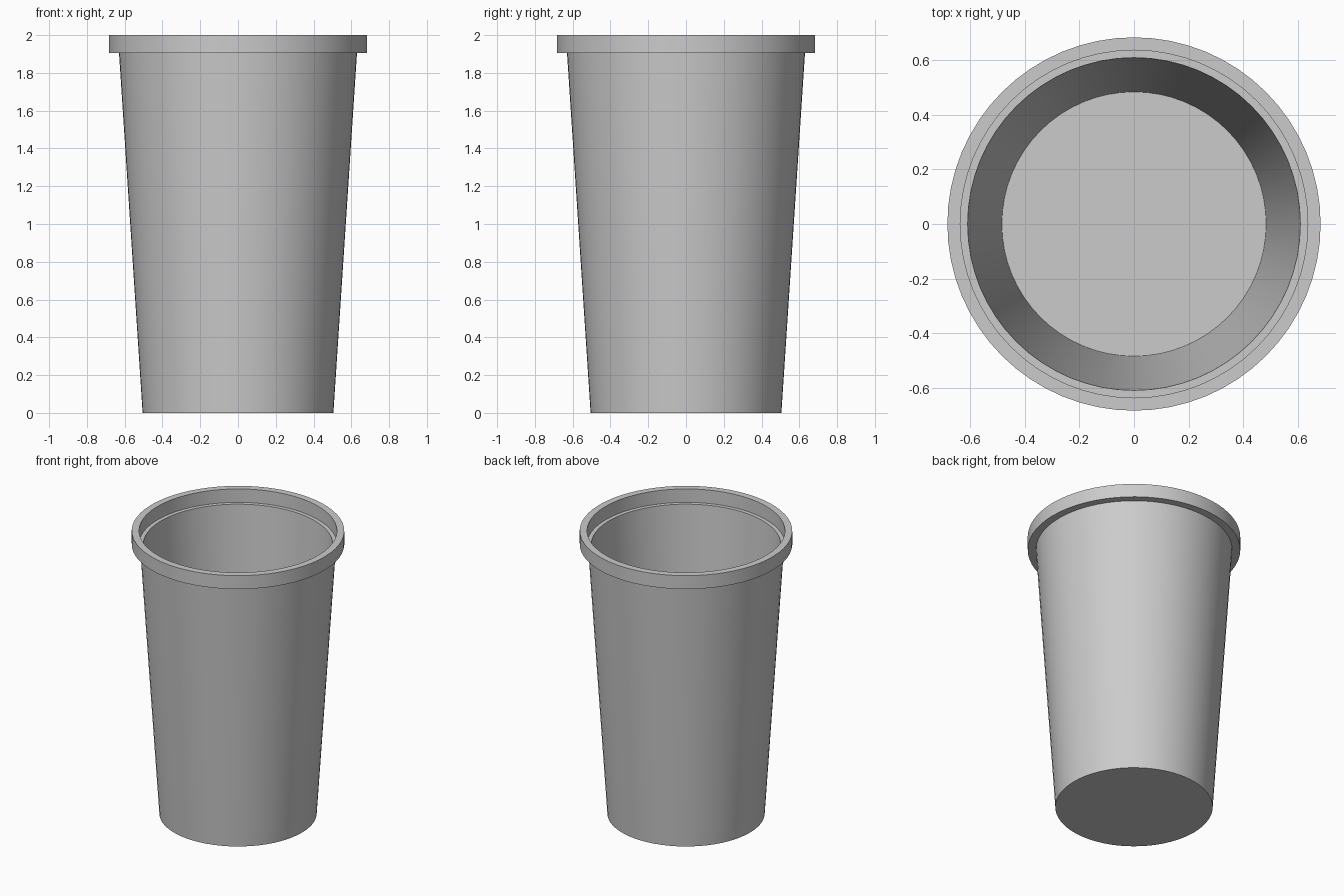
import bpy
import math

cube = bpy.data.objects.get("Cube")
if cube:
    bpy.data.objects.remove(cube, do_unlink=True)

SEGMENTS = 64

grey = bpy.data.materials.new("light grey")
grey.use_nodes = True
colour = (0.6, 0.6, 0.6, 1)
grey.diffuse_color = colour
grey.node_tree.nodes["Principled BSDF"].inputs["Base Color"].default_value = colour


def lathe(name, profile, closed=False):
    """Spin (radius, z) points round the z axis; open profiles get end caps."""
    verts, faces = [], []
    for radius, z in profile:
        for s in range(SEGMENTS):
            a = math.tau * s / SEGMENTS
            verts.append((radius * math.cos(a), radius * math.sin(a), z))
    count = len(profile)
    for i in range(count if closed else count - 1):
        low, high = i * SEGMENTS, (i + 1) % count * SEGMENTS
        for s in range(SEGMENTS):
            t = (s + 1) % SEGMENTS
            faces.append((low + s, low + t, high + t, high + s))
    if not closed:
        faces.append(tuple(reversed(range(SEGMENTS))))
        faces.append(tuple(range((count - 1) * SEGMENTS, count * SEGMENTS)))
    mesh = bpy.data.meshes.new(name)
    mesh.from_pydata(verts, [], faces)
    mesh.materials.append(grey)
    obj = bpy.data.objects.new(name, mesh)
    bpy.context.collection.objects.link(obj)
    bpy.ops.object.select_all(action="DESELECT")
    obj.select_set(True)
    bpy.context.view_layer.objects.active = obj
    bpy.ops.object.shade_smooth_by_angle(angle=math.radians(30))
    return obj


# Tapered cup: outer wall, lip collar, inner ledge, inner wall, floor
lathe("cup", [
    (0.505, 0), (0.63, 1.905),           # outer wall
    (0.682, 1.905), (0.682, 2),          # collar
    (0.635, 2), (0.635, 1.905),          # recess inside collar
    (0.608, 1.905), (0.483, 0.02),       # ledge and inner wall
])
